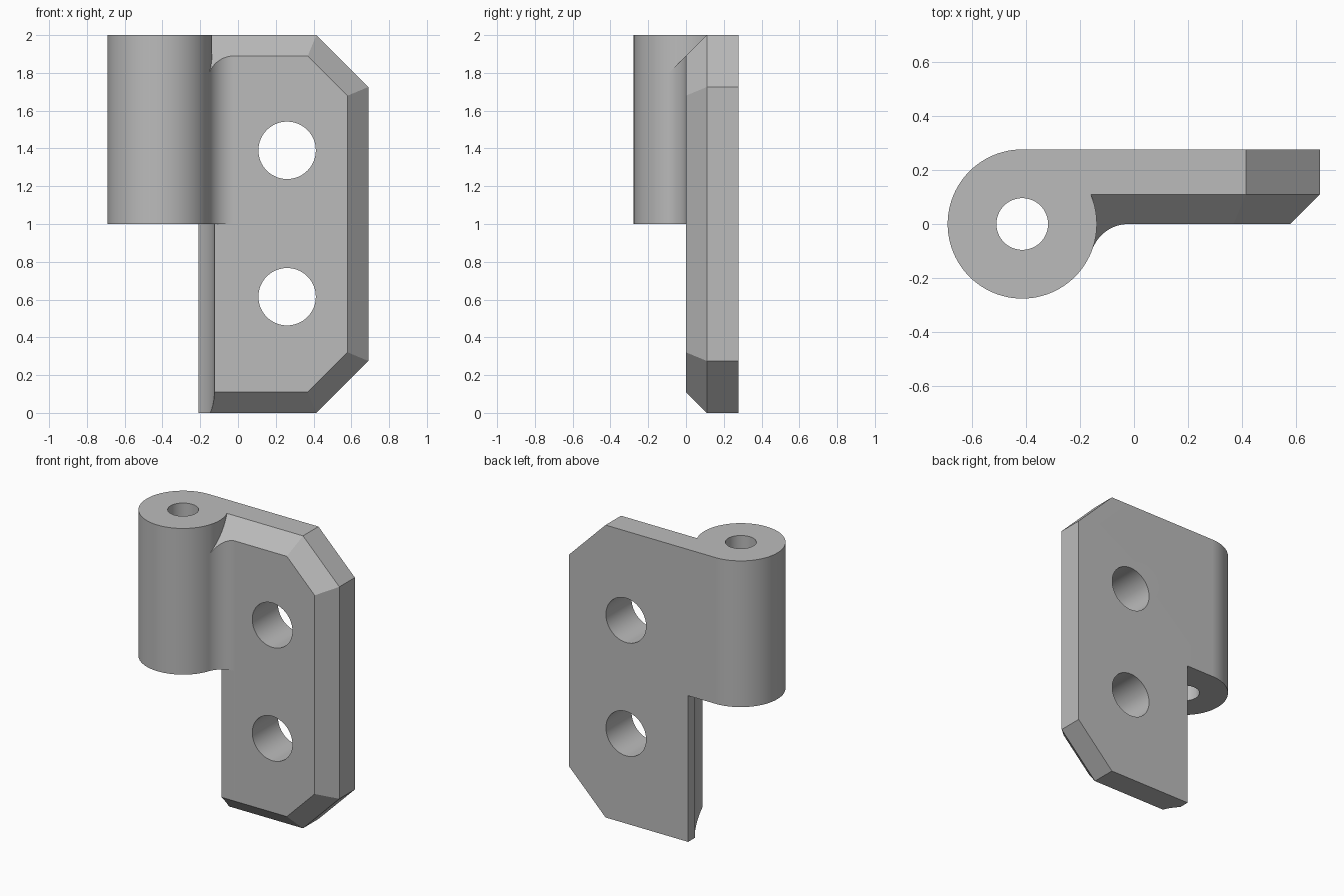
import bpy, bmesh, math
from mathutils import Vector

cube = bpy.data.objects.get("Cube")
if cube:
    bpy.data.objects.remove(cube, do_unlink=True)

AXIS, R, BORE = -0.415, 0.277, 0.096      # barrel axis x, outer and bore radius
RIGHT, CORNER, BEVEL = 0.69, 0.275, 0.11  # plate edge, clipped corner, front chamfer
BLEND = -0.02                             # x where the fillet meets the plate front
CLEAR, STEP = 0.29, -0.21                 # clearance radius, lower left edge

grey = bpy.data.materials.new("plain grey")
grey.use_nodes = True
colour = (0.5, 0.5, 0.5, 1)
grey.diffuse_color = colour
grey.node_tree.nodes["Principled BSDF"].inputs["Base Color"].default_value = colour


def finish(name, bm):
    bmesh.ops.recalc_face_normals(bm, faces=bm.faces)
    mesh = bpy.data.meshes.new(name)
    bm.to_mesh(mesh)
    bm.free()
    mesh.materials.append(grey)
    obj = bpy.data.objects.new(name, mesh)
    bpy.context.collection.objects.link(obj)
    return obj


def prism(name, profile, start, vector):
    """Extrude a closed outline of 3D points along a vector."""
    bm = bmesh.new()
    face = bm.faces.new([bm.verts.new(Vector(p) + Vector(start)) for p in profile])
    new = bmesh.ops.extrude_face_region(bm, geom=[face])["geom"]
    verts = [g for g in new if isinstance(g, bmesh.types.BMVert)]
    bmesh.ops.translate(bm, verts=verts, vec=vector)
    return finish(name, bm)


def arc(cx, cy, r, a0, a1, n):
    steps = [a0 + (a1 - a0) * i / n for i in range(n + 1)]
    return [(cx + r * math.cos(a), cy + r * math.sin(a), 0) for a in steps]


def circle(r, n=96):
    return arc(0, 0, r, 0, math.tau, n)[:-1]


def combine(target, other, operation):
    mod = target.modifiers.new(operation.lower(), "BOOLEAN")
    mod.operation, mod.object, mod.solver = operation, other, "EXACT"
    bpy.context.view_layer.objects.active = target
    bpy.ops.object.modifier_apply(modifier=mod.name)
    bpy.data.objects.remove(other, do_unlink=True)


# Leaf: plan outline with a tangent fillet running into the barrel
reach = BLEND - AXIS
fillet = (reach ** 2 - R ** 2) / (2 * R)
tangent = math.atan2(fillet, -reach)
plan = [(AXIS, 0, 0)] + arc(BLEND, -fillet, fillet, tangent, math.pi / 2, 20)
plan += [(1, 0, 0), (1, R, 0), (AXIS, R, 0)]
hinge = prism("hinge_leaf", plan, (0, 0, -0.1), (0, 0, 2.2))


# Clipped and chamfered front silhouette, made as a convex hull
def outline(y, inset):
    slide = inset * math.tan(math.pi / 8)
    for side in (-1, 1):
        for x, h in ((-1, 1 - inset),
                     (RIGHT - CORNER - slide, 1 - inset),
                     (RIGHT - inset, 1 - CORNER - slide)):
            yield x, y, 1 + side * h


bm = bmesh.new()
for y, inset in ((0.5, 0), (BEVEL, 0), (-0.15, BEVEL + 0.15)):
    for p in outline(y, inset):
        bm.verts.new(p)
bmesh.ops.convex_hull(bm, input=bm.verts)
bmesh.ops.dissolve_limit(bm, angle_limit=0.01, verts=bm.verts, edges=bm.edges)
combine(hinge, finish("silhouette", bm), "INTERSECT")

# Lower clearance for the mating barrel
end = math.acos((STEP - AXIS) / CLEAR)
relief = [(-1, -0.5, 0), (BLEND - 0.01, -0.5, 0), (BLEND - 0.01, 0, 0)]
relief += arc(AXIS, 0, CLEAR, 0, end, 16)
relief += [(STEP, 0.5, 0), (-1, 0.5, 0)]
combine(hinge, prism("relief", relief, (0, 0, -0.5), (0, 0, 1.5)), "DIFFERENCE")

# Barrel and its bore
combine(hinge, prism("barrel", circle(R), (AXIS, 0, 1), (0, 0, 1)), "UNION")
combine(hinge, prism("bore", circle(BORE, 64), (AXIS, 0, 0.5), (0, 0, 2)), "DIFFERENCE")

# Screw holes
for z in (0.615, 1.39):
    ring = [(x, 0, y) for x, y, _ in circle(0.152, 64)]
    combine(hinge, prism("screw_hole", ring, (0.26, -0.5, z), (0, 1, 0)), "DIFFERENCE")

# Smooth curved walls, crisp edges
bpy.ops.object.select_all(action="DESELECT")
hinge.select_set(True)
bpy.context.view_layer.objects.active = hinge
bpy.ops.object.shade_smooth_by_angle(angle=math.radians(20))
weighted = hinge.modifiers.new("weighted normals", "WEIGHTED_NORMAL")
weighted.keep_sharp = True
